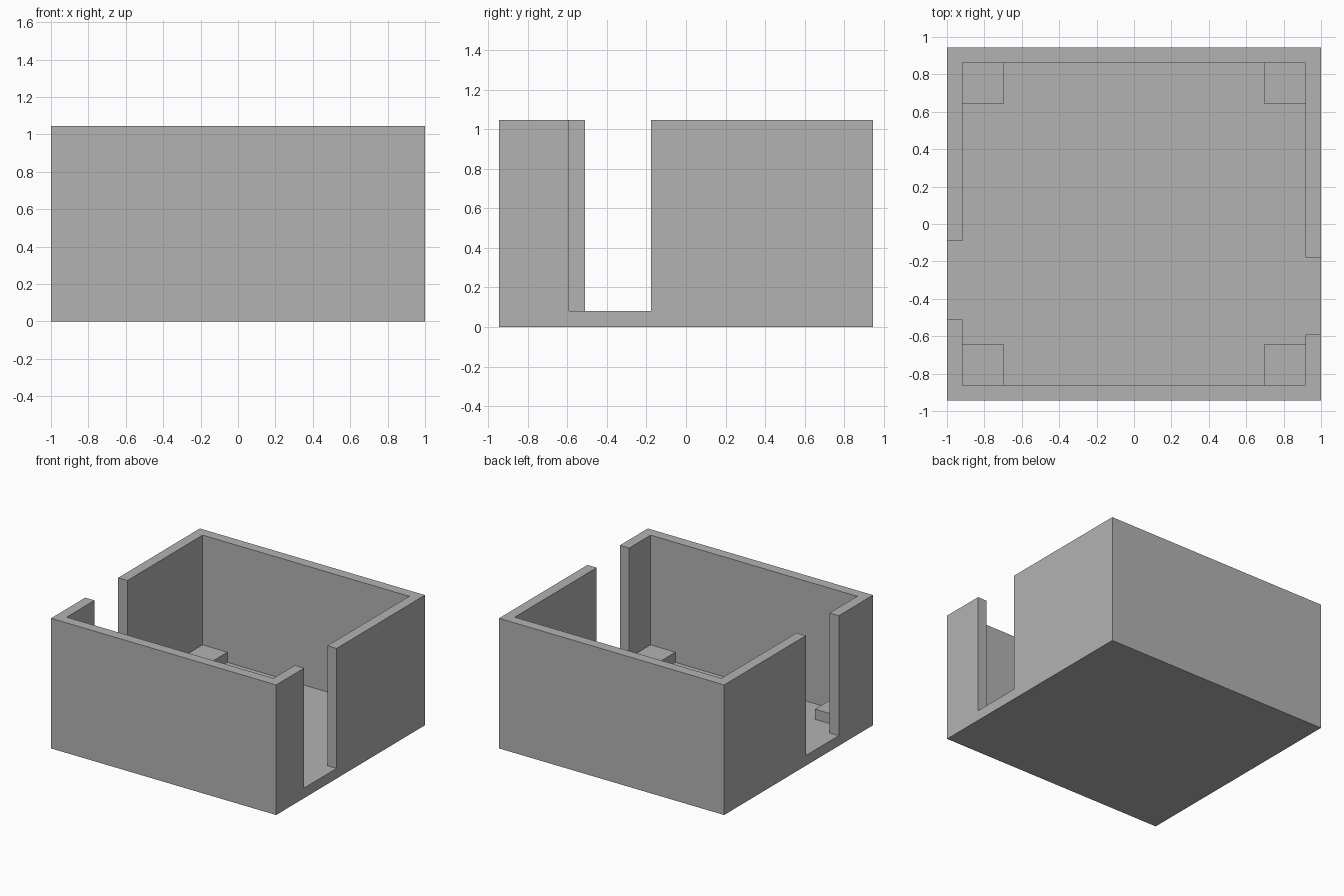
import bpy
import bmesh

default = bpy.data.objects.get("Cube")
if default:
    bpy.data.objects.remove(default, do_unlink=True)

HALF_X, HALF_Y, HEIGHT = 1.0, 0.944, 1.045
WALL = 0.082          # thickness of walls, floor and corner pads
PAD = 0.22            # side of a corner pad
IN_X, IN_Y = HALF_X - WALL, HALF_Y - WALL
RIGHT_GAP = (-0.51, -0.092)
LEFT_GAP = (-0.59, -0.178)

grey = bpy.data.materials.new("plain grey")
grey.use_nodes = True
grey.diffuse_color = (0.45, 0.45, 0.45, 1)
grey.node_tree.nodes["Principled BSDF"].inputs["Base Color"].default_value = grey.diffuse_color


def prism(name, outline, bottom, top):
    """Extrude a counter-clockwise plan outline between two heights."""
    bm = bmesh.new()
    face = bm.faces.new([bm.verts.new((x, y, bottom)) for x, y in outline])
    raised = bmesh.ops.extrude_face_region(bm, geom=[face])["geom"]
    for v in raised:
        if isinstance(v, bmesh.types.BMVert):
            v.co.z = top
    bmesh.ops.recalc_face_normals(bm, faces=bm.faces)
    mesh = bpy.data.meshes.new(name)
    bm.to_mesh(mesh)
    bm.free()
    mesh.materials.append(grey)
    obj = bpy.data.objects.new(name, mesh)
    bpy.context.collection.objects.link(obj)
    return obj


def rectangle(x0, x1, y0, y1):
    return [(x0, y0), (x1, y0), (x1, y1), (x0, y1)]


# Room shell: a solid block hollowed by one plan covering the interior and both doorways
shell = prism("room_shell", rectangle(-HALF_X, HALF_X, -HALF_Y, HALF_Y), 0, HEIGHT)
past = HALF_X + 0.2
hollow = [
    (-IN_X, -IN_Y), (IN_X, -IN_Y),
    (IN_X, LEFT_GAP[0]), (past, LEFT_GAP[0]), (past, LEFT_GAP[1]), (IN_X, LEFT_GAP[1]),
    (IN_X, IN_Y), (-IN_X, IN_Y),
    (-IN_X, RIGHT_GAP[1]), (-past, RIGHT_GAP[1]), (-past, RIGHT_GAP[0]), (-IN_X, RIGHT_GAP[0]),
]
cutter = prism("interior_cutter", hollow, WALL, HEIGHT + 0.2)
cutter.hide_render = True
cut = shell.modifiers.new("hollow", "BOOLEAN")
cut.operation = "DIFFERENCE"
cut.solver = "EXACT"
cut.object = cutter
bpy.context.view_layer.objects.active = shell
bpy.ops.object.modifier_apply(modifier=cut.name)
bpy.data.objects.remove(cutter, do_unlink=True)

# Low square pads in the four inner corners
for x_name, sx in (("left", 1), ("right", -1)):
    for y_name, sy in (("front", -1), ("back", 1)):
        xs = sorted((sx * IN_X, sx * (IN_X - PAD)))
        ys = sorted((sy * IN_Y, sy * (IN_Y - PAD)))
        prism(f"{y_name}_{x_name}_corner_pad", rectangle(*xs, *ys), WALL, 2 * WALL)
